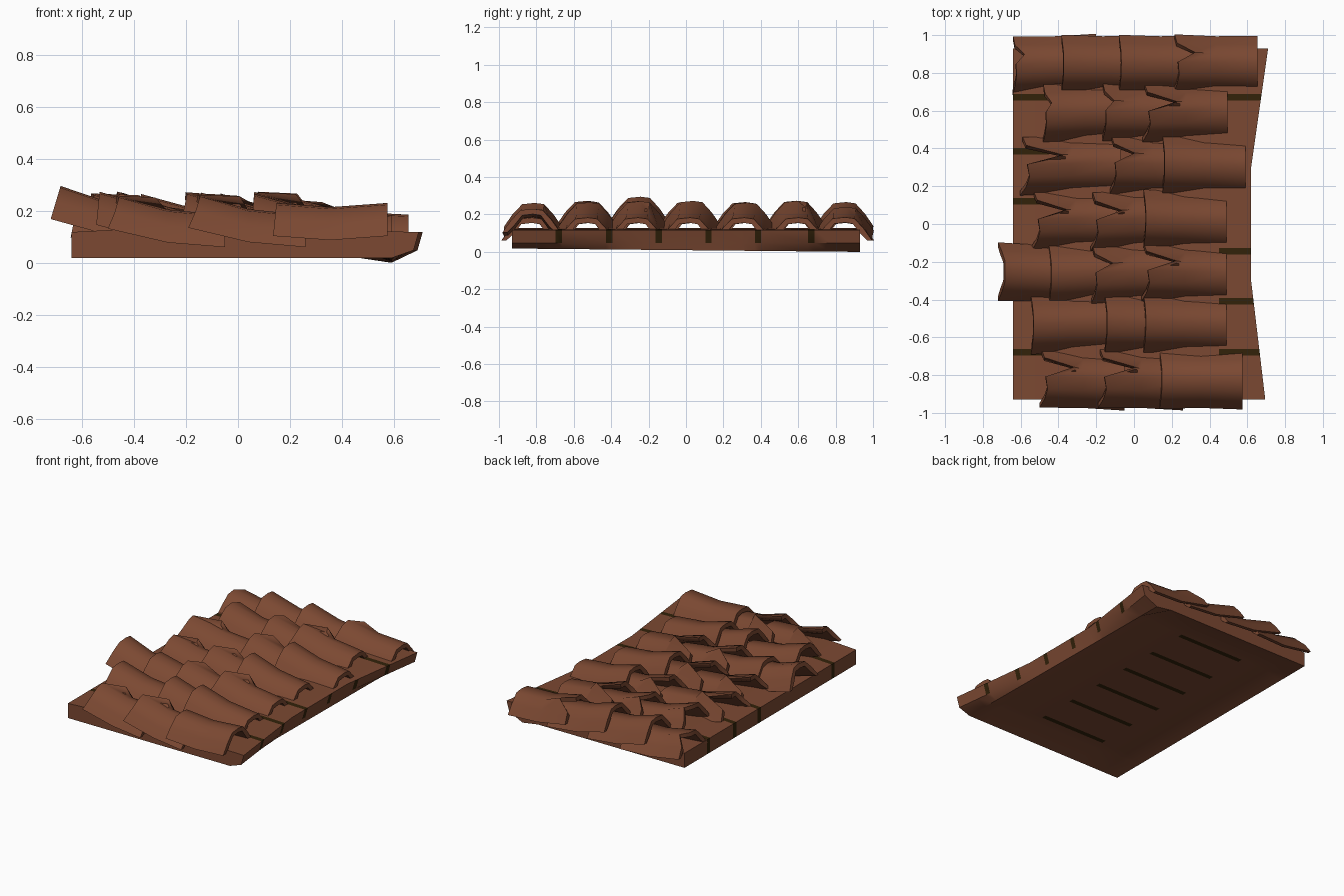
import bpy, bmesh, math, random

if "Cube" in bpy.data.objects:
    bpy.data.objects.remove(bpy.data.objects["Cube"])
random.seed(4)

def mat(name, col):
    m = bpy.data.materials.new(name)
    m.diffuse_color = (*col, 1)
    m.use_nodes = True
    m.node_tree.nodes["Principled BSDF"].inputs["Base Color"].default_value = m.diffuse_color
    return m

CLAY = mat("clay brown", (0.20, 0.066, 0.032))
GAP = mat("dark gap", (0.032, 0.016, 0.003))

def finish(bm, name, mats, angle):
    bmesh.ops.recalc_face_normals(bm, faces=bm.faces)
    me = bpy.data.meshes.new(name)
    bm.to_mesh(me)
    bm.free()
    ob = bpy.data.objects.new(name, me)
    bpy.context.collection.objects.link(ob)
    for m in mats:
        me.materials.append(m)
    bpy.ops.object.select_all(action='DESELECT')
    ob.select_set(True)
    bpy.context.view_layer.objects.active = ob
    bpy.ops.object.shade_smooth_by_angle(angle=math.radians(angle))
    return ob

# Arched tile: outer cross-section (y, z), inner one offset inwards
OUTER = [(-.155, 0), (-.11, .065), (-.058, .12), (.01, .127),
         (.06, .12), (.11, .065), (.155, 0)]
INNER = [(y * .84, max(0, z - .028)) for y, z in reversed(OUTER)]
JAG = [-.01, .01, .02, .01, .16, .01, 0]     # broken upper edge
FLOOR = .062                                  # tiles stay above the slab's underside

def tile(name, x, y, z_left, z_right, jag=0, length=.44, yaw=0, lean=.1):
    bm = bmesh.new()
    rings = []
    for t, sag in ((0, 0), (.5, -.016), (1, 0)):
        zb = z_left + (z_right - z_left) * t + sag
        wide = .96 if t == .5 else 1
        ring = []
        for i, (py, pz) in enumerate(OUTER + INNER):
            dx = 0
            if t == 0:
                dx = JAG[i if i < 7 else 13 - i] * jag + pz * lean
            ring.append(bm.verts.new((x + length * t + dx,
                                      y + py * wide + yaw * (t - .5),
                                      max(zb + pz, FLOOR))))
        rings.append(ring)
    n = len(rings[0])
    for a, b in zip(rings, rings[1:]):
        for i in range(n):
            k = (i + 1) % n
            bm.faces.new((a[i], a[k], b[k], b[i]))
    for r in (rings[0], rings[-1]):
        for i in range(6):
            bm.faces.new((r[i], r[i + 1], r[12 - i], r[13 - i]))
    return finish(bm, name, [CLAY], 50)

# Rows: centre y, then (upper edge x, broken amount) per tile
ROWS = [
    (-.825, [(-.49, 1), (-.18, 1.1), (.135, 0)]),
    (-.53, [(-.545, 0), (-.155, 0), (.05, 0)]),
    (-.26, [(-.72, 0), (-.45, 0), (-.22, .6), (.05, 1)]),
    (.02, [(-.53, 1), (-.22, .9), (.05, 0)]),
    (.31, [(-.59, 1.25), (-.12, .7), (.15, 0)]),
    (.59, [(-.48, .2), (-.165, .3), (.055, 1)]),
    (.845, [(-.64, .3), (-.385, 0), (-.08, 0), (.215, .6)]),
]
# Tiles that sit differently: (row, place) -> settings
SPECIAL = {
    (0, 2): dict(z_left=.105, z_right=.105),      # lifted end tile
    (2, 0): dict(z_left=.17, z_right=.08, lean=.3),
    (4, 0): dict(length=.52),
    (6, 0): dict(z_left=.10, z_right=.06),
    (6, 3): dict(z_left=.115, z_right=.06),
}
for r, (y, tiles) in enumerate(ROWS):
    for i, (x, jag) in enumerate(tiles):
        opts = dict(z_left=.14 + random.uniform(-.012, .01), z_right=.058,
                    yaw=random.uniform(-.02, .02))
        opts.update(SPECIAL.get((r, i), {}))
        tile(f"roof_tile_{r + 1}_{i + 1}", x, y, jag=jag, **opts)

# Base slab: hollowed underneath, with dark gaps between the boards.
# Each gap: centre y, shown on the left top, shown on the right top
STRIPES = [(-.68, 1, 1), (-.41, 0, 1), (-.145, 0, 1), (.12, 1, 0), (.385, 1, 0), (.67, 1, 1)]
stations = sorted([-.93, -.77, -.3, .3, .77, .93] +
                  [s[0] + d for s in STRIPES for d in (-.017, .017)])

def right_edge(y):
    a = max(0, (abs(y) - .3) / .63)
    return .62 + a * (.09 if y > 0 else .075)

bm = bmesh.new()
rings = []
for y in stations:
    R = right_edge(y)
    h = .02 if abs(y) > .9 else .056
    low = .02 - .018 * (y + .93) / 1.86
    pts = [(-.64, .02), (-.64, .12), (-.45, .13), (.45, .125), (R, .12), (R - .02, .05),
           (.59, low), (.47, h), (.18, h), (-.32, h), (-.51, h)]
    rings.append([bm.verts.new((px, y, pz)) for px, pz in pts])
n = len(rings[0])
for a, b in zip(rings, rings[1:]):
    mid = (a[0].co.y + b[0].co.y) / 2
    gap = [s for s in STRIPES if abs(mid - s[0]) < .01]
    for i in range(n):
        k = (i + 1) % n
        f = bm.faces.new((a[i], a[k], b[k], b[i]))
        if gap:
            _, left, right = gap[0]
            # left side and top, right top, right side, underside
            dark = (i in (0, 1) and left) or (i == 3 and right) or i in (4, 8)
            f.material_index = int(bool(dark))
bm.faces.new(rings[0])
bm.faces.new(rings[-1])
finish(bm, "roof_base", [CLAY, GAP], 40)

# Settle the whole model on z = 0
low = min((o.matrix_world @ v.co).z for o in bpy.data.objects for v in o.data.vertices)
for o in bpy.data.objects:
    o.location.z -= low
